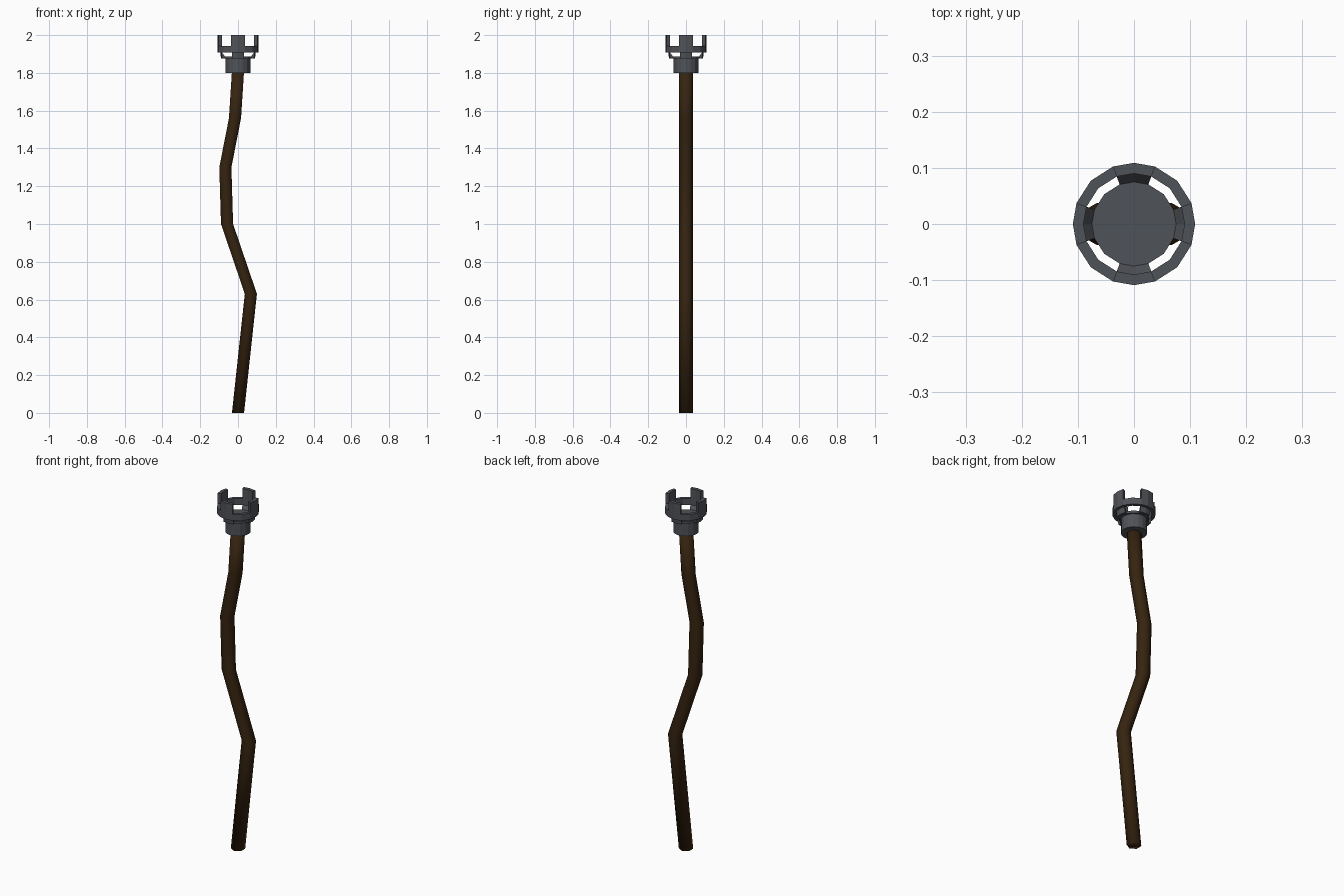
import bpy, bmesh, math

if "Cube" in bpy.data.objects:
    bpy.data.objects.remove(bpy.data.objects["Cube"])


def material(name, rgb):
    m = bpy.data.materials.new(name)
    m.diffuse_color = (*rgb, 1.0)
    m.use_nodes = True
    m.node_tree.nodes["Principled BSDF"].inputs["Base Color"].default_value = m.diffuse_color
    return m


WOOD = material("dark brown wood", (0.036, 0.017, 0.005))
IRON = material("dark grey iron", (0.078, 0.084, 0.096))


def finish(bm, name, mat, smooth=False):
    bmesh.ops.recalc_face_normals(bm, faces=bm.faces)
    me = bpy.data.meshes.new(name)
    bm.to_mesh(me)
    bm.free()
    me.materials.append(mat)
    for p in me.polygons:
        p.use_smooth = smooth
    ob = bpy.data.objects.new(name, me)
    bpy.context.collection.objects.link(ob)
    return ob


def sweep(name, profile, angles, mat, closed):
    """Turn a closed (radius, z) profile through the angles; cap the ends if open."""
    bm = bmesh.new()
    rings = [[bm.verts.new((r * math.cos(math.radians(a)), r * math.sin(math.radians(a)), z))
              for r, z in profile] for a in angles]
    n = len(profile)
    count = len(rings) if closed else len(rings) - 1
    for i in range(count):
        a, b = rings[i], rings[(i + 1) % len(rings)]
        for j in range(n):
            k = (j + 1) % n
            bm.faces.new((a[j], b[j], b[k], a[k]))
    if not closed:
        bm.faces.new(rings[0])
        bm.faces.new(rings[-1])
    return finish(bm, name, mat)


def stack(name, rings, angles, mat, smooth=False):
    """Join horizontal rings (x, z, radius) from bottom to top and cap both ends."""
    bm = bmesh.new()
    loops = [[bm.verts.new((x + r * math.cos(math.radians(a)), r * math.sin(math.radians(a)), z))
              for a in angles] for x, z, r in rings]
    n = len(angles)
    for a, b in zip(loops, loops[1:]):
        for i in range(n):
            j = (i + 1) % n
            bm.faces.new((a[i], a[j], b[j], b[i]))
    bm.faces.new(loops[0])
    bm.faces.new(loops[-1])
    return finish(bm, name, mat, smooth)


# Crooked six-sided wooden shaft
path = [(0.0, 0.0), (0.068, 0.63), (-0.058, 1.0), (-0.067, 1.30), (-0.016, 1.56), (0.0, 1.81)]
stack("crooked_shaft", [(x, z, 0.037) for x, z in path],
      [30 + 60 * i for i in range(6)], WOOD, smooth=True)

# Round iron collar with a slightly wider plate on top
ROUND = [90 * q + a for q in range(4) for a in (0, 20, 45, 70)]
stack("collar", [(0, 1.80, 0.066), (0, 1.875, 0.066), (0, 1.875, 0.075), (0, 1.888, 0.075)],
      ROUND, IRON)

# Ring around the head
R_IN, R_OUT = 0.09, 0.109
sweep("head_ring", [(R_IN, 1.907), (R_OUT, 1.907), (R_OUT, 1.943), (R_IN, 1.943)],
      ROUND, IRON, True)

# Four sloping arms below the ring and four upright prongs above it
for q, side in enumerate(("right", "back", "left", "front")):
    arc = [90 * q + a for a in (-20, 0, 20)]
    sweep("arm_" + side, [(0.070, 1.876), (0.090, 1.876), (0.094, 1.908), (R_IN, 1.908),
                          (0.075, 1.888), (0.070, 1.888)], arc, IRON, False)
    sweep("prong_" + side, [(R_IN, 1.943), (R_OUT, 1.943), (R_OUT, 2.0), (R_IN, 2.0)],
          arc, IRON, False)
